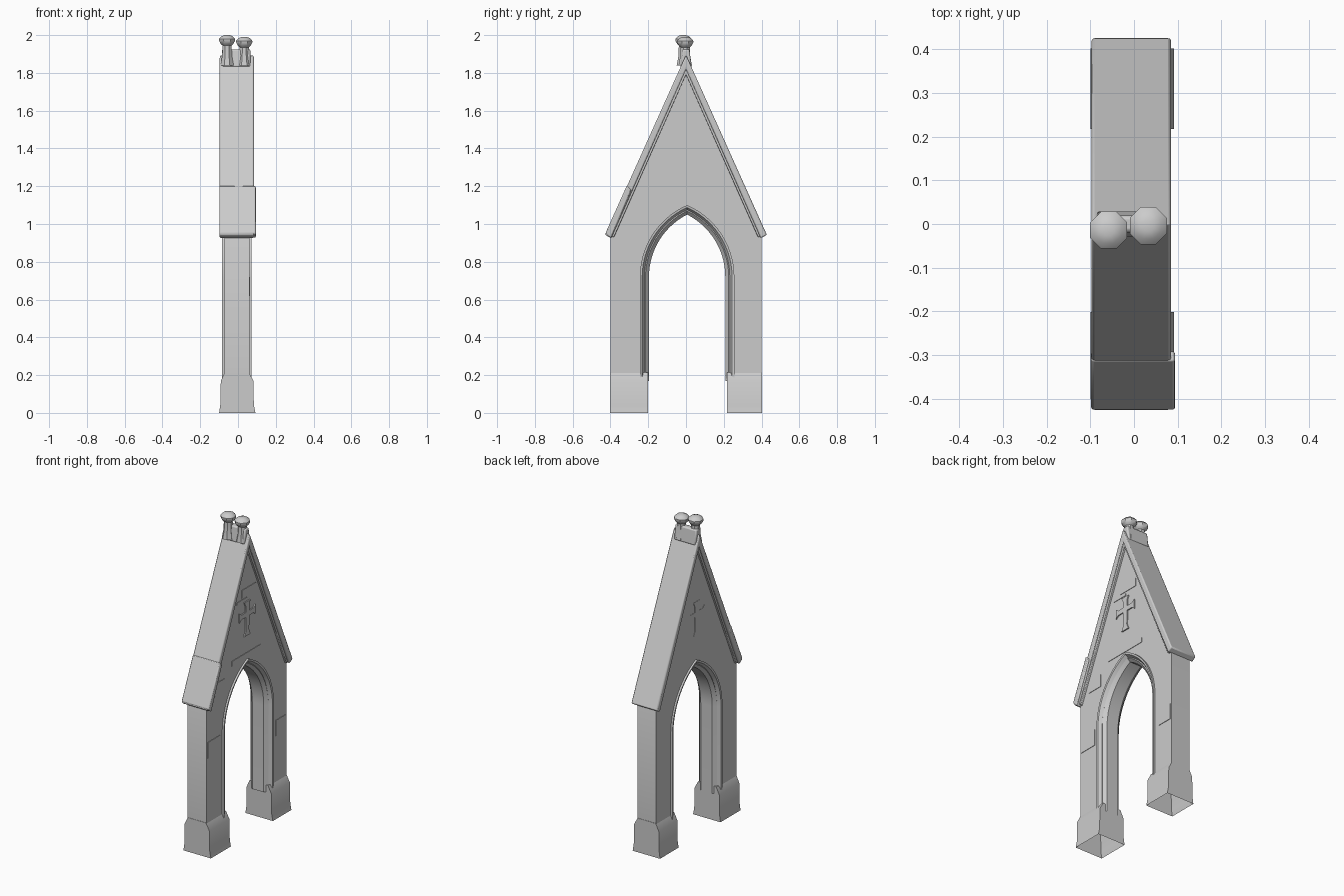
import bpy, bmesh, math
from mathutils import Vector

cube = bpy.data.objects.get("Cube")
if cube:
    bpy.data.objects.remove(cube, do_unlink=True)

stone = bpy.data.materials.new("pale grey stone")
stone.use_nodes = True
GREY = (0.6, 0.6, 0.6, 1)
stone.diffuse_color = GREY
stone.node_tree.nodes["Principled BSDF"].inputs["Base Color"].default_value = GREY

CX = -0.006   # centre plane of the wall
AY = 0.006    # centre of the arch opening
WALL = 0.066  # half thickness of the wall


def finish(name, bm, bevel=0.0, open_below=False):
    """Turn a bmesh into a smooth-shaded stone object."""
    bmesh.ops.recalc_face_normals(bm, faces=bm.faces)
    if open_below:
        low = min(v.co.z for v in bm.verts) + 0.001
        base = [f for f in bm.faces if all(v.co.z < low for v in f.verts)]
        bmesh.ops.delete(bm, geom=base, context='FACES')
    mesh = bpy.data.meshes.new(name)
    bm.to_mesh(mesh)
    bm.free()
    obj = bpy.data.objects.new(name, mesh)
    bpy.context.collection.objects.link(obj)
    mesh.materials.append(stone)
    if bevel:
        mod = obj.modifiers.new("worn edges", 'BEVEL')
        mod.width, mod.segments = bevel, 2
    bpy.ops.object.select_all(action='DESELECT')
    obj.select_set(True)
    bpy.context.view_layer.objects.active = obj
    bpy.ops.object.shade_smooth_by_angle(angle=math.radians(35))
    return obj


def prism(name, outline, lo, hi, axis='x', **kw):
    """Extrude a (side, z) outline from lo to hi along x or y."""
    bm = bmesh.new()
    place = (lambda s, z: (lo, s, z)) if axis == 'x' else (lambda s, z: (s, lo, z))
    face = bm.faces.new([bm.verts.new(place(s, z)) for s, z in outline])
    top = bmesh.ops.extrude_face_region(bm, geom=[face])["geom"]
    step = Vector((hi - lo, 0, 0) if axis == 'x' else (0, hi - lo, 0))
    bmesh.ops.translate(bm, vec=step, verts=[v for v in top if isinstance(v, bmesh.types.BMVert)])
    return finish(name, bm, **kw)


def arch(width, apex, foot=0.17, spring=0.72, steps=14):
    """Pointed arch path from the -y foot over the apex to the +y foot."""
    rise = apex - spring
    c = (rise ** 2 - width ** 2) / (2 * width)
    r = width + c
    end = math.atan2(rise, c)
    half = [(-width, foot)]
    for i in range(steps + 1):
        a = end * i / steps
        half.append((c - r * math.cos(a), spring + r * math.sin(a)))
    half[-1] = (0, apex)
    return [(AY + y, z) for y, z in half] + [(AY - y, z) for y, z in reversed(half[:-1])]


# Gabled wall with the arch cut out of its outline
gable = [(0.4, 0.17), (0.4, 0.95), (0, 1.85), (-0.4, 0.95), (-0.4, 0.17)]
prism("gable_wall", arch(0.25, 1.10) + gable, CX - WALL, CX + WALL, open_below=True)

# Moulded surround: raised rim, splay, step and inner reveal, lofted along the arch
half_section = [(0.0, 0.062), (0.0, 0.078), (0.25, 0.076), (0.5, 0.056), (0.62, 0.06), (1.0, 0.04)]
section = half_section + [(t, -x) for t, x in reversed(half_section)]
bm = bmesh.new()
rails = []
for t, x in section:
    path = arch(0.25 - 0.048 * t, 1.10 - 0.05 * t)
    rails.append([bm.verts.new((CX + x, y, z)) for y, z in path])
for a, b in zip(rails, rails[1:]):
    for i in range(len(a) - 1):
        bm.faces.new((a[i], a[i + 1], b[i + 1], b[i]))
finish("arch_moulding", bm)

# Plinths with sloped shoulders, open underneath
foot = [(CX + s * x, z) for s, x, z in (
    (-1, 0.094, 0), (1, 0.098, 0), (1, 0.09, 0.04), (1, 0.087, 0.17), (1, 0.064, 0.215),
    (-1, 0.064, 0.215), (-1, 0.085, 0.17), (-1, 0.088, 0.04))]
prism("right_plinth", foot, -0.402, -0.202, axis='y', open_below=True)
prism("left_plinth", foot, 0.217, 0.402, axis='y', open_below=True)


def chevron(apex, eave, thick, lip):
    """Outline of a two-sided sloping slab."""
    y, z = eave
    side = [(y, z), (y - lip, z - lip * 0.6)]
    under = (0, apex - thick)
    return [(0, apex)] + side + [under] + [(-a, b) for a, b in reversed(side)]


# Coping: broad upper slab and a narrower bed mould beneath it
prism("roof_coping", chevron(1.895, (0.428, 0.943), 0.075, 0.032),
      -0.097, 0.085, bevel=0.007)
prism("roof_bed_mould", chevron(1.85, (0.41, 0.945), 0.06, 0.028),
      CX - 0.08, CX + 0.08, bevel=0.004)

# Slightly proud coping stone at the lower end of the front slope
prism("lower_coping_stone", [(-0.427, 0.95), (-0.313, 1.204), (-0.29, 1.18), (-0.398, 0.925)],
      -0.098, 0.094, bevel=0.006)

# Saddle at the ridge
prism("ridge_saddle", [(-0.03, 1.83), (-0.018, 1.925), (0.018, 1.925), (0.03, 1.83)],
      -0.085, 0.065, bevel=0.008)


def finial(name, x, y, top):
    """Octagonal turned finial with a spreading cap."""
    profile = [(0.038, 1.84), (0.028, 1.89), (0.026, top - 0.055), (0.036, top - 0.046),
               (0.046, top - 0.03), (0.046, top - 0.02), (0.032, top - 0.006), (0.014, top)]
    bm = bmesh.new()
    rings = []
    for r, z in profile:
        angles = [math.tau * (i + 0.5) / 8 for i in range(8)]
        rings.append([bm.verts.new((x + r * math.cos(a), y + r * math.sin(a), z)) for a in angles])
    for a, b in zip(rings, rings[1:]):
        for i in range(8):
            j = (i + 1) % 8
            bm.faces.new((a[i], a[j], b[j], b[i]))
    bm.faces.new(rings[-1])
    finish(name, bm)


finial("right_finial", -0.058, -0.014, 2.0)
finial("left_finial", 0.033, -0.004, 1.99)

# Raised cross on both faces of the gable
arm, stem = 0.018, [(0.03, 1.25), (0.016, 1.28)]
half_cross = stem + [(arm, 1.37), (0.06, 1.37), (0.08, 1.355), (0.08, 1.415), (0.06, 1.4),
                     (arm, 1.4), (arm, 1.44), (0.03, 1.465)]
cross = half_cross + [(-y, z) for y, z in reversed(half_cross)]
for side, name in ((1, "left_cross"), (-1, "right_cross")):
    face = CX + side * WALL
    prism(name, cross, face - 0.002, face + 0.007)

# Slightly proud stones on the left face: y start, y end, z bottom, z top
face = CX + WALL
stones = [(-0.05, 0.09, 1.5, 1.55), (-0.1, 0.0, 1.475, 1.49), (-0.15, 0.14, 1.11, 1.14),
          (-0.32, -0.22, 0.98, 1.06), (-0.39, -0.27, 0.62, 0.72), (0.29, 0.39, 0.5, 0.6)]
for i, (y0, y1, z0, z1) in enumerate(stones):
    prism(f"proud_stone_{i + 1}", [(y0, z0), (y1, z0), (y1, z1), (y0, z1)],
          face - 0.003, face + 0.003)
